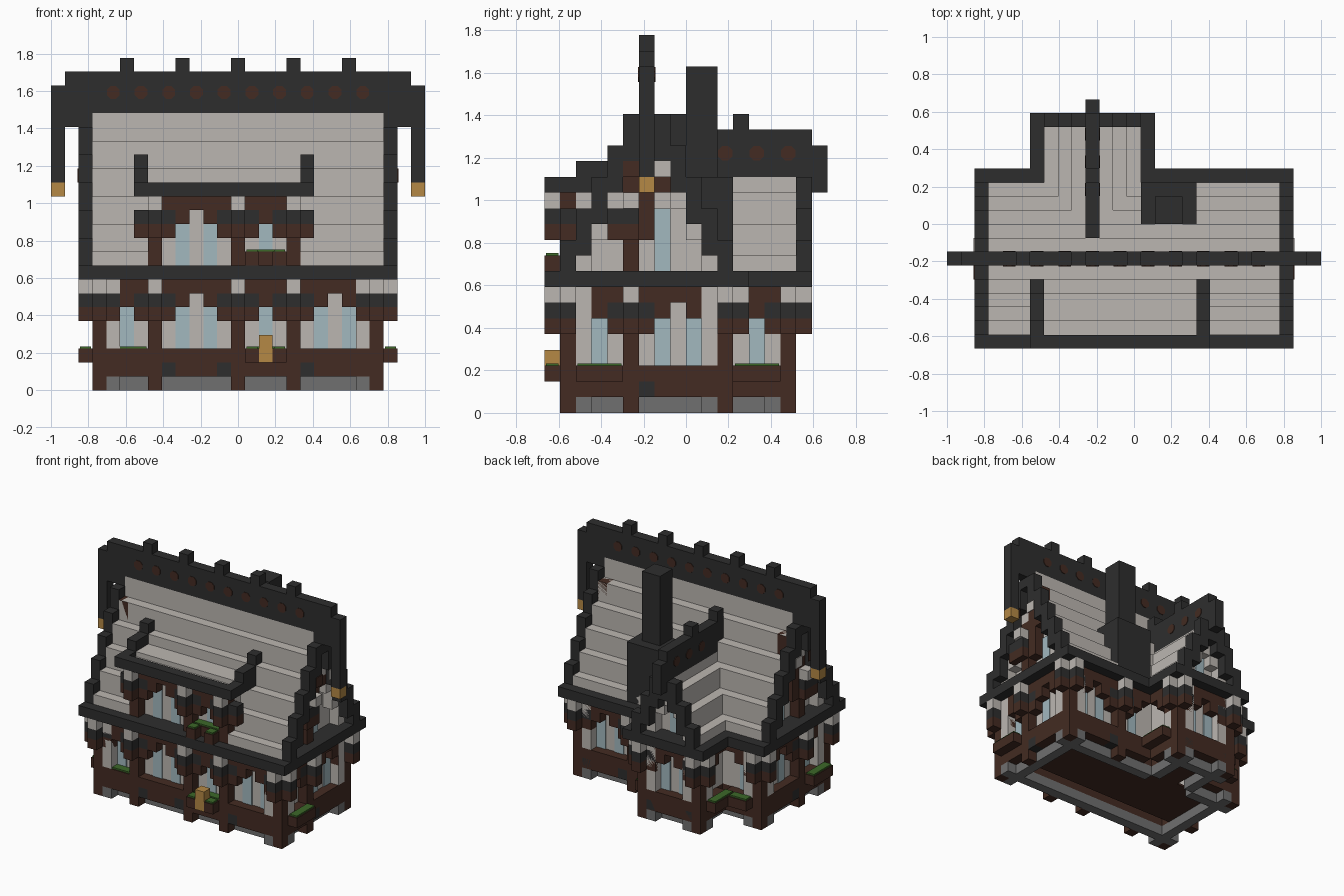
import bpy, bmesh, math
from mathutils import Matrix, Vector

cube = bpy.data.objects.get("Cube")
if cube:
    bpy.data.objects.remove(cube, do_unlink=True)

U = 2 / 27  # one building block


def material(name, r, g, b):
    m = bpy.data.materials.new(name)
    m.use_nodes = True
    m.diffuse_color = (r, g, b, 1)
    m.node_tree.nodes["Principled BSDF"].inputs["Base Color"].default_value = (r, g, b, 1)
    return m


DARK = material("charcoal", .027, .027, .027)
BROWN = material("dark wood", .057, .024, .016)
PALE = material("pale plaster", .50, .47, .44)
GLASS = material("pale blue glass", .36, .48, .52)
GOLD = material("lantern gold", .46, .25, .06)
GREEN = material("leaf green", .045, .14, .022)
STONE = material("grey stone", .16, .16, .16)

parts = {}


def place(x, y, z):
    return Vector((x * U - 1, (y - 9) * U, z * U))


def part_mesh(name, mat):
    return parts.setdefault(name, (bmesh.new(), mat))[0]


def box(name, mat, x0, x1, y0, y1, z0, z1):
    size = Matrix.Diagonal(((x1 - x0) * U, (y1 - y0) * U, (z1 - z0) * U, 1))
    mid = place((x0 + x1) / 2, (y0 + y1) / 2, (z0 + z1) / 2)
    bmesh.ops.create_cube(part_mesh(name, mat), size=1, matrix=Matrix.Translation(mid) @ size)


def disc(name, mat, x, y, z, axis):
    turn = Matrix.Rotation(math.pi / 2, 4, axis) @ Matrix.Rotation(math.pi / 8, 4, 'Z')
    bmesh.ops.create_cone(part_mesh(name, mat), cap_ends=True, segments=8, radius1=U / 2,
                          radius2=U / 2, depth=.008, matrix=Matrix.Translation(place(x, y, z)) @ turn)


def side(axis, origin, sign):
    """Box builder for a facade: a runs along it, d runs inward from the eave edge."""
    def put(name, mat, a0, a1, d0, d1, z0, z1):
        e0, e1 = sorted((origin + sign * d0, origin + sign * d1))
        if axis == 'x':
            box(name, mat, a0, a1, e0, e1, z0, z1)
        else:
            box(name, mat, e0, e1, a0, a1, z0, z1)
    return put


def post(put, a, foot, z):
    put("posts", BROWN, a, a + 1, 1, 2, foot, z + 8)
    for name, mat, row in (("bracket_feet", BROWN, 5), ("bracket_blocks", DARK, 6)):
        put(name, mat, a - 1, a, 1, 2, z + row, z + row + 1)
        put(name, mat, a + 1, a + 2, 1, 2, z + row, z + row + 1)
        put(name, mat, a, a + 1, 0, 1, z + row, z + row + 1)
    put("bracket_caps", PALE, a, a + 1, 0, 1, z + 7, z + 8)


def bay(put, a0, a1, z=0, ground=True):
    put("walls", PALE, a0 - 1, a1 + 1, 2, 3, z + 3, z + 8)
    put("wall_beams", BROWN, a0, a1, 1, 2, z + 7, z + 8)
    panes = [a0 + 1] if a1 - a0 == 3 else [a0 + 1, a1 - 2]
    for p in panes:
        put("window_glass", GLASS, p, p + 1, 1.9, 2, z + 3, z + 6)
        put("window_heads", BROWN, p, p + 1, 1, 2, z + 6, z + 7)
    if ground:
        put("foundation", STONE, a0 - 1, a1 + 1, 2, 3, 0, 1)
        put("inner_sill", BROWN, a0 - 1, a1 + 1, 2, 3, 1, 3)
        put("sills", BROWN, a0, a1, 1, 2, 2, 3)
        if len(panes) == 2:
            for p in (a0, a1 - 1):
                put("sill_corbels", DARK, p, p + 1, 1, 2, 1, 2)
            put("sills", BROWN, a0 + 1, a1 - 1, 1, 2, 1, 2)
        else:
            put("sills", BROWN, a0, a1, 1, 2, 1, 2)


def planter(put, a0, a1, d, z):
    put("planter_boxes", BROWN, a0, a1, d, d + 1, z, z + 1)
    put("planter_leaves", GREEN, a0 + .1, a1 - .1, d + .1, d + .9, z + 1, z + 1.15)


# Facades: posts, bays and flower boxes
front, back = side('x', 0, 1), side('x', 13, -1)
right, left = side('y', 2, 1), side('y', 25, -1)
wing_back = side('x', 17, -1)
wing_right, wing_left = side('y', 6, 1), side('y', 15, -1)
layout = [
    (front, (3, 7, 13, 17, 23), ((4, 7), (8, 13), (14, 17), (18, 23))),
    (back, (3, 17, 23), ((4, 7), (14, 17), (18, 23))),
    (right, (1, 5, 11), ((2, 5), (6, 11))),
    (left, (1, 5, 11), ((2, 5), (6, 11))),
    (wing_back, (7, 13), ((8, 13),)),
    (wing_right, (15,), ((12, 15),)),
    (wing_left, (15,), ((12, 15),)),
]
for put, posts, bays in layout:
    for a in posts:
        post(put, a, 0, 0)
    for a0, a1 in bays:
        bay(put, a0, a1)
planter(front, 4, 7, 1, 2)
for put in (right, left):
    planter(put, 2, 5, 0, 2)
for put in (wing_right, wing_left):
    planter(put, 12, 15, 0, 2)
planter(back, 4, 6, 0, 2)
for z in (2, 9):
    for a in (14, 16):
        planter(front, a, a + 1, 0, z)
    planter(front, 14, 17, 1, z)
box("door_lantern", GOLD, 15, 16, 0, 1, 2, 4)

# Floor and eave slabs
box("floor", BROWN, 5, 22, 4, 10, 1, 1.2)
box("floor", BROWN, 9, 12, 10, 14, 1, 1.2)
box("eaves", DARK, 2, 25, 0, 13, 8, 9)
box("eaves", DARK, 6, 15, 13, 17, 8, 9)

# Main roof: stepped slopes, barge boards and gable walls
for j in range(1, 7):
    top = 2 * j + 8
    for y in {j, 12 - j}:
        spans = ((3, 7), (18, 24)) if y < 3 else ((3, 24),)
        for x0, x1 in spans:
            box("main_roof", PALE, x0, x1, y, y + 1, max(9, top - 3), top)
        for x in (2, 24):
            box("barge_boards", DARK, x, x + 1, y, y + 1, max(9, top - 2), top + 1)
        if j > 1:
            for x in (4, 22):
                box("gable_walls", PALE, x, x + 1, y, y + 1, 9, top - 1)
for put in (right, left):
    put("posts", BROWN, 5, 6, 1, 2, 9, 14)
    put("gable_glass", GLASS, 7, 8, 1.9, 2, 9, 13)
    put("bracket_feet", BROWN, 4, 6, .3, 1, 11, 12)
    put("bracket_blocks", DARK, 4, 6, .3, 1, 12, 13)
    put("bracket_caps", PALE, 5, 6, 0, 1, 13, 14)
    put("gable_beam", BROWN, 6, 7, 1, 2, 11, 14)
    put("gable_beam", DARK, 5, 8, 1, 2, 14, 18)
    put("gable_beam_ends", BROWN, 5, 6, -.08, 0, 15, 16)
    put("gable_blocks", PALE, 7, 8, -.08, 0, 15, 16)

# Ridge beam with studs, finials and hanging lanterns
box("ridge_beam", DARK, 1, 26, 6, 7, 20, 23)
for x in range(5, 22, 4):
    box("ridge_finials", DARK, x, x + 1, 6, 7, 23, 24)
for k in range(10):
    for y in (6, 7):
        disc("ridge_studs", BROWN, 4.5 + 2 * k, y, 21.5, 'X')
for x, inner in ((0, 1), (26, 24)):
    box("ridge_ends", DARK, x, x + 1, 6, 7, 15, 22)
    box("ridge_ends", DARK, inner, inner + 2, 6, 7, 19, 20)
    box("hanging_lanterns", GOLD, x, x + 1, 6, 7, 14, 15)

# Rear wing roof
for i in range(1, 5):
    top = 2 * i + 8
    for x in {6 + i, 14 - i}:
        if i < 4:
            box("wing_roof", PALE, x, x + 1, 8, 16, max(9, top - 3), top)
            box("wing_barge", DARK, x, x + 1, 16, 17, max(9, top - 2), top + 1)
            if i > 1:
                box("wing_gable", PALE, x, x + 1, 14, 15, 9, top - 1)
box("wing_roof", PALE, 10, 11, 8, 16, 12, 15)
box("wing_gable", PALE, 10, 11, 14, 15, 9, 14)
box("wing_barge", DARK, 10, 11, 16, 17, 13, 15)
wing_back("gable_glass", GLASS, 10, 11, 1.9, 2, 9, 12)
box("wing_ridge", DARK, 10, 11, 8, 17, 15, 18)
box("wing_ridge", DARK, 10, 11, 17, 18, 14, 17)
for y in (8, 12):
    box("wing_finials", DARK, 10, 11, y, y + 1, 18, 19)
for y in (11.5, 13.5, 15.5):
    for x in (10, 11):
        disc("wing_studs", BROWN, x, y, 16.5, 'Y')

# Chimney
box("chimney_base", DARK, 14, 18, 9, 12, 9, 15)
box("chimney_stack", DARK, 15, 17, 9, 11, 15, 22)

# Front dormer
for a in (7, 13, 17):
    post(front, a, 9, 6)
for a0, a1 in ((8, 13), (14, 17)):
    bay(front, a0, a1, 6, False)
box("dormer_walls", PALE, 7, 18, 2, 5, 9, 14)
for x in (6, 18):
    for name, mat, z in (("bracket_feet", BROWN, 11), ("bracket_blocks", DARK, 12)):
        box(name, mat, x, x + 1, 1, 2, z, z + 1)
box("dormer_eave", DARK, 6, 19, 0, 1, 14, 15)
for y0, y1, top in ((1, 2, 14.5), (2, 4, 15), (4, 5, 16)):
    box("dormer_roof", PALE, 7, 18, y0, y1, 14, top)
for y0, y1, top in ((1, 2, 15), (2, 4, 16), (4, 5, 17)):
    for x in (6, 18):
        box("dormer_barge", DARK, x, x + 1, y0, y1, 14, top)

# Turn every collected part into an object
for name, (bm, mat) in parts.items():
    mesh = bpy.data.meshes.new(name)
    bm.to_mesh(mesh)
    bm.free()
    mesh.materials.append(mat)
    bpy.context.collection.objects.link(bpy.data.objects.new(name, mesh))
